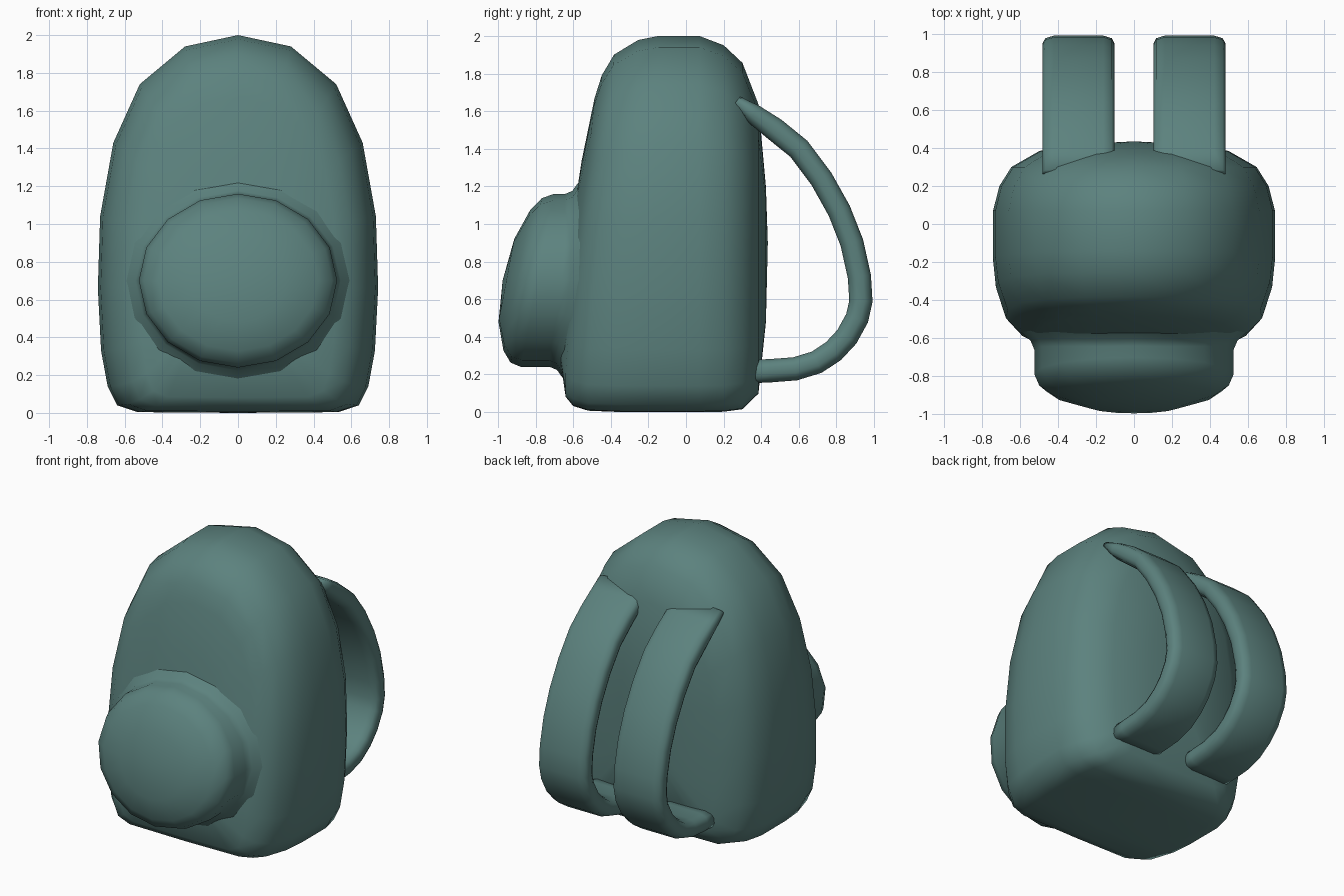
import bpy, bmesh, math
from mathutils import Vector
from mathutils.bvhtree import BVHTree

if "Cube" in bpy.data.objects:
    bpy.data.objects.remove(bpy.data.objects["Cube"])

mat = bpy.data.materials.new("teal_fabric")
mat.diffuse_color = (0.107, 0.223, 0.209, 1)
mat.use_nodes = True
mat.node_tree.nodes["Principled BSDF"].inputs["Base Color"].default_value = mat.diffuse_color


def lerp_table(t, table):
    for (a, u), (b, v) in zip(table, table[1:]):
        if t <= b:
            return u + (v - u) * max(0, (t - a) / (b - a))
    return table[-1][1]


def loft(name, rings, cap_start, cap_end):
    """Skin a list of closed rings; caps are a point (fan), True (n-gon) or None."""
    bm = bmesh.new()
    vr = [[bm.verts.new(p) for p in r] for r in rings]
    n = len(vr[0])
    for a, b in zip(vr, vr[1:]):
        for i in range(n):
            j = (i + 1) % n
            bm.faces.new((a[i], a[j], b[j], b[i]))
    for ring, cap in ((vr[0], cap_start), (vr[-1], cap_end)):
        if cap is True:
            bm.faces.new(ring)
        elif cap is not None:
            c = bm.verts.new(cap)
            for i in range(n):
                bm.faces.new((ring[i], ring[(i + 1) % n], c))
    bmesh.ops.recalc_face_normals(bm, faces=bm.faces)
    for f in bm.faces:
        f.smooth = True
    me = bpy.data.meshes.new(name)
    bm.to_mesh(me)
    bm.free()
    me.materials.append(mat)
    ob = bpy.data.objects.new(name, me)
    bpy.context.collection.objects.link(ob)
    return ob


# Body: arch outline, lofted front to back with rounded rims and a sloping front
half = [(0.53, 0.004), (0.64, 0.04), (0.69, 0.14), (0.725, 0.33), (0.742, 0.66),
        (0.73, 1.04), (0.66, 1.43), (0.52, 1.74), (0.28, 1.94)]
arch = [(0, 0.0)] + half + [(0, 2.0)] + [(-x, z) for x, z in reversed(half)]
MID = 0.9
slope = [(0.2, 1), (0.7, 0.945), (1.3, 0.815), (1.7, 0.755), (2.0, 0.725)]


def body_ring(s, y):
    pts = []
    for x, z in arch:
        k = s if z > MID else 1 - (1 - s) ** 2   # squarer rim along the base
        zz = MID + (z - MID) * k
        pts.append((x * s, y * lerp_table(zz, slope) if y < 0 else y, zz))
    return pts


profile = [(0.4, -0.685), (0.7, -0.64), (0.81, -0.6), (0.91, -0.52), (0.98, -0.35),
           (1, -0.2), (1, 0.07), (0.955, 0.2), (0.87, 0.3), (0.67, 0.385), (0.27, 0.425)]
body = loft("bag_body", [body_ring(s, y) for s, y in profile],
            (0, -0.69 * lerp_table(MID, slope), MID), (0, 0.435, MID))

# Front pocket: 16-sided oval with a tilted face, flared softly into the body
tree = BVHTree.FromPolygons([v.co for v in body.data.vertices],
                            [p.vertices[:] for p in body.data.polygons])


def pocket_ring(s, offset, on_body):
    pts = []
    for i in range(16):
        a = i * math.pi / 8
        x, z = 0.525 * s * math.cos(a), 0.7 + 0.46 * s * math.sin(a)
        if on_body:
            hit = tree.ray_cast(Vector((x, -3, z)), Vector((0, 1, 0)))[0]
            y = (hit.y if hit else -0.5) + offset
        else:
            y = -0.975 + 0.19 * (z - 0.7) + offset
        pts.append((x, y, z))
    return pts


face = [(0.48, 0.02), (0.81, 0.075), (0.95, 0.125), (1, 0.185)]
flare = [(1.0, -0.06), (1.035, -0.025), (1.12, -0.003), (1.2, 0.04)]
loft("front_pocket", [pocket_ring(s, o, False) for s, o in face]
     + [pocket_ring(s, o, True) for s, o in flare], (0, -0.975, 0.7), None)

# Shoulder straps: flat rounded band swept along a bow behind the bag
path = [(0.27, 1.655), (0.36, 1.585), (0.47, 1.505), (0.6, 1.4), (0.72, 1.24),
        (0.815, 1.07), (0.882, 0.9), (0.922, 0.72), (0.93, 0.59), (0.91, 0.5),
        (0.855, 0.4), (0.785, 0.325), (0.695, 0.265), (0.58, 0.23), (0.45, 0.22), (0.34, 0.215)]
quarter = [(0.19, 0.02), (0.175, 0.048), (0.13, 0.062)]
section = (quarter + [(-w, t) for w, t in reversed(quarter)]
           + [(-w, -t) for w, t in quarter] + [(w, -t) for w, t in reversed(quarter)])


def strap(name, cx):
    rings = []
    for i, (y, z) in enumerate(path):
        a, b = path[max(i - 1, 0)], path[min(i + 1, len(path) - 1)]
        d = Vector((b[0] - a[0], b[1] - a[1])).normalized()
        thick = 0.45 if i == 0 else 0.85 if i == 1 else 1   # thins at the top seam
        rings.append([(cx + w, y - d.y * t * thick, z + d.x * t * thick) for w, t in section])
    return loft(name, rings, True, True)


for side, sign in (("right", 1), ("left", -1)):
    strap(side + "_strap", sign * 0.292)
